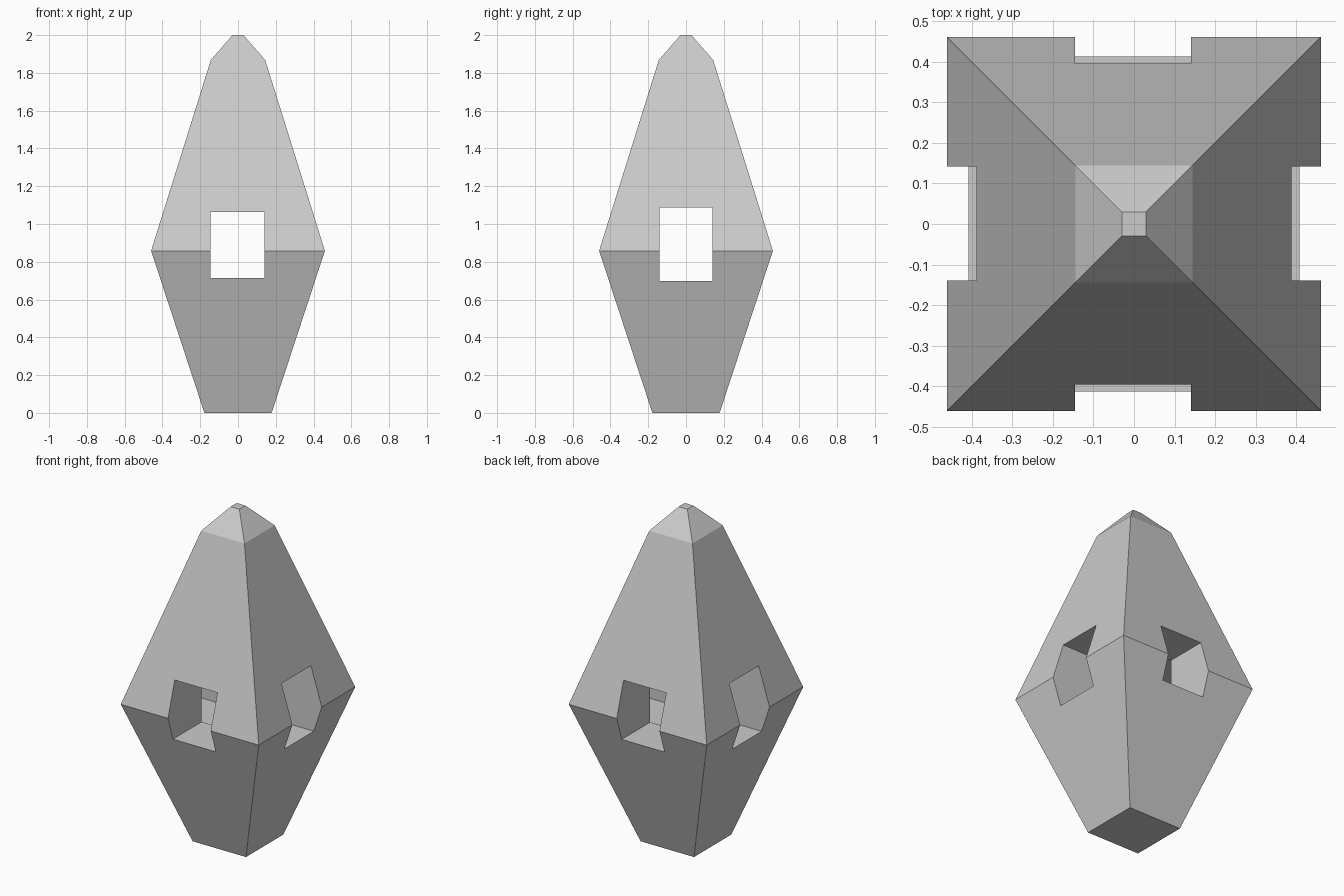
import bpy, bmesh

if "Cube" in bpy.data.objects:
    bpy.data.objects.remove(bpy.data.objects["Cube"])


def add_object(name, bm):
    bmesh.ops.recalc_face_normals(bm, faces=bm.faces[:])
    mesh = bpy.data.meshes.new(name)
    bm.to_mesh(mesh)
    bm.free()
    obj = bpy.data.objects.new(name, mesh)
    bpy.context.collection.objects.link(obj)
    return obj


# Faceted body: square rings (half width, height) bridged upward
bm = bmesh.new()
rings = []
for half, z in [(0.178, 0), (0.46, 0.858), (0.144, 1.868), (0.029, 2.0)]:
    rings.append([bm.verts.new((sx * half, sy * half, z))
                  for sx, sy in [(-1, -1), (1, -1), (1, 1), (-1, 1)]])
for low, high in zip(rings, rings[1:]):
    for i in range(4):
        j = (i + 1) % 4
        bm.faces.new((low[i], low[j], high[j], high[i]))
bm.faces.new(rings[0][::-1])
bm.faces.new(rings[-1])
body = add_object("body", bm)


# Two crossing rectangular tunnels
def tunnel(name, low, high):
    bm = bmesh.new()
    bmesh.ops.create_cube(bm, size=1)
    for v in bm.verts:
        v.co = [b if c > 0 else a for a, b, c in zip(low, high, v.co)]
    cutter = add_object(name, bm)
    cutter.hide_render = True
    cutter.hide_set(True)
    mod = body.modifiers.new(name, 'BOOLEAN')
    mod.operation = 'DIFFERENCE'
    mod.solver = 'EXACT'
    mod.object = cutter


tunnel("front_tunnel_cutter", (-0.145, -1, 0.714), (0.14, 1, 1.064))
tunnel("side_tunnel_cutter", (-1, -0.139, 0.698), (1, 0.141, 1.088))

# Apply the cuts and discard the cutters
bpy.context.view_layer.objects.active = body
for mod in list(body.modifiers):
    cutter = mod.object
    bpy.ops.object.modifier_apply(modifier=mod.name)
    bpy.data.objects.remove(cutter)
